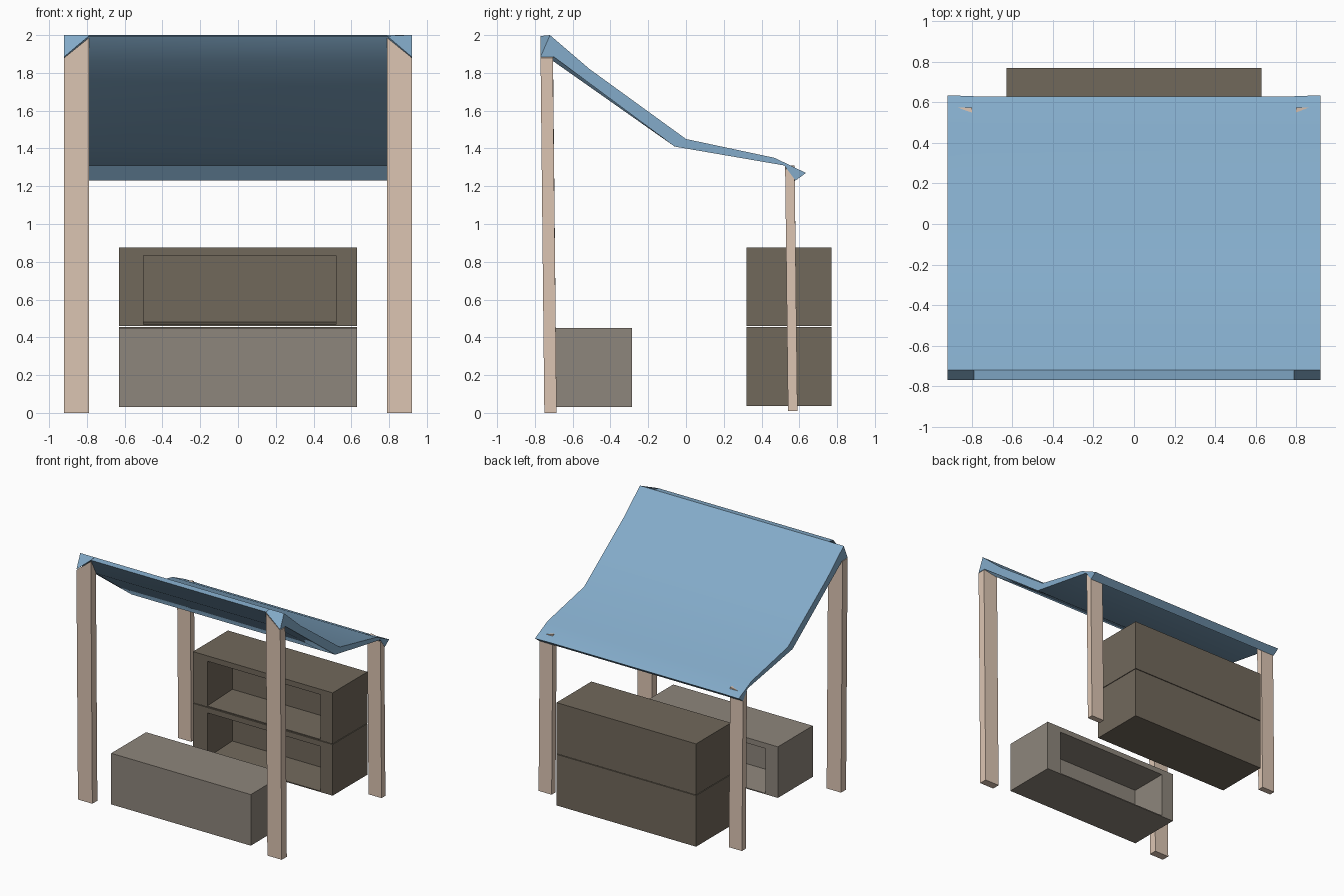
import bpy, bmesh, math

if "Cube" in bpy.data.objects:
    bpy.data.objects.remove(bpy.data.objects["Cube"])


def material(name, rgb):
    m = bpy.data.materials.new(name)
    m.diffuse_color = (*rgb, 1)
    m.use_nodes = True
    m.node_tree.nodes["Principled BSDF"].inputs["Base Color"].default_value = m.diffuse_color
    return m


BLUE = material("blue_cloth", (0.23, 0.41, 0.59))
PEACH = material("pale_wood", (0.72, 0.56, 0.45))
BROWN = material("brown_crate", (0.165, 0.138, 0.105))
GREY = material("grey_crate", (0.27, 0.238, 0.2))


def build(name, verts, faces, mat, smooth=None):
    me = bpy.data.meshes.new(name)
    me.from_pydata(verts, [], faces)
    bm = bmesh.new()
    bm.from_mesh(me)
    bmesh.ops.recalc_face_normals(bm, faces=bm.faces)
    bm.to_mesh(me)
    bm.free()
    me.materials.append(mat)
    ob = bpy.data.objects.new(name, me)
    bpy.context.collection.objects.link(ob)
    if smooth:
        bpy.ops.object.select_all(action='DESELECT')
        ob.select_set(True)
        bpy.context.view_layer.objects.active = ob
        bpy.ops.object.shade_smooth_by_angle(angle=math.radians(smooth))
    return ob


# Canopy: sagging cloth profile (y, z) lofted across x, with drooping corners
middle = [(-0.77, 1.995), (-0.72, 2.0), (-0.51, 1.82), (0, 1.45), (0.47, 1.35), (0.63, 1.27),
          (0.58, 1.23), (0.52, 1.31), (-0.06, 1.41), (-0.70, 1.86)]
side = [(-0.77, 1.885)] + middle[1:5] + [(0.635, 1.27)] + middle[6:9] + [(-0.70, 1.885)]
sections = [(-0.92, side), (-0.79, middle), (0.79, middle), (0.92, side)]
n = len(middle)
verts = [(x, y, z) for x, prof in sections for y, z in prof]
faces = [(s * n + i, s * n + (i + 1) % n, (s + 1) * n + (i + 1) % n, (s + 1) * n + i)
         for s in range(3) for i in range(n)]
faces += [tuple(range(n)), tuple(range(3 * n, 4 * n))]
build("canopy", verts, faces, BLUE, 38)

BOX = [(0, 1, 2, 3), (4, 5, 6, 7), (0, 1, 5, 4), (1, 2, 6, 5), (2, 3, 7, 6), (3, 0, 4, 7)]


# Poles: slightly leaning posts with slanted tops
def pole(name, s, xo, xi, bottom, top, z0, zo, zi):
    (a, b), (c, d) = bottom, top
    v = [(s * xo, a, z0), (s * xi, a, z0), (s * xi, b, z0), (s * xo, b, z0),
         (s * xo, c, zo), (s * xi, c, zi), (s * xi, d, zi), (s * xo, d, zo)]
    build(name, v, BOX, PEACH)


for s, label in ((-1, "left"), (1, "right")):
    pole("front_pole_" + label, s, 0.92, 0.79, (-0.75, -0.685), (-0.77, -0.705), 0, 1.88, 1.985)
    pole("rear_pole_" + label, s, 0.918, 0.80, (0.54, 0.59), (0.525, 0.575), 0.01, 1.29, 1.31)


# Crates: open boxes with a wide rim and a thin lower lip
def crate(name, y, z, facing, mat):
    w, d, h = 0.63, 0.225, 0.417

    def rect(x0, x1, yy, z0, z1):
        return [(facing * px, y + facing * yy, z + pz)
                for px, pz in ((x0, z0), (x1, z0), (x1, z1), (x0, z1))]

    v = (rect(-w, w, d, 0, h) + rect(-w, w, -d, 0, h)
         + rect(-0.5, 0.52, -d, 0.008, 0.373) + rect(-0.5, 0.52, -d + 0.32, 0.022, 0.373))
    f = [(0, 1, 2, 3), (12, 13, 14, 15)]
    for k in (0, 4, 8):
        f += [(k + i, k + (i + 1) % 4, k + 4 + (i + 1) % 4, k + 4 + i) for i in range(4)]
    build(name, v, f, mat)


crate("lower_rear_crate", 0.545, 0.037, 1, BROWN)
crate("upper_rear_crate", 0.545, 0.459, 1, BROWN)
crate("front_crate", -0.51, 0.032, -1, GREY)
